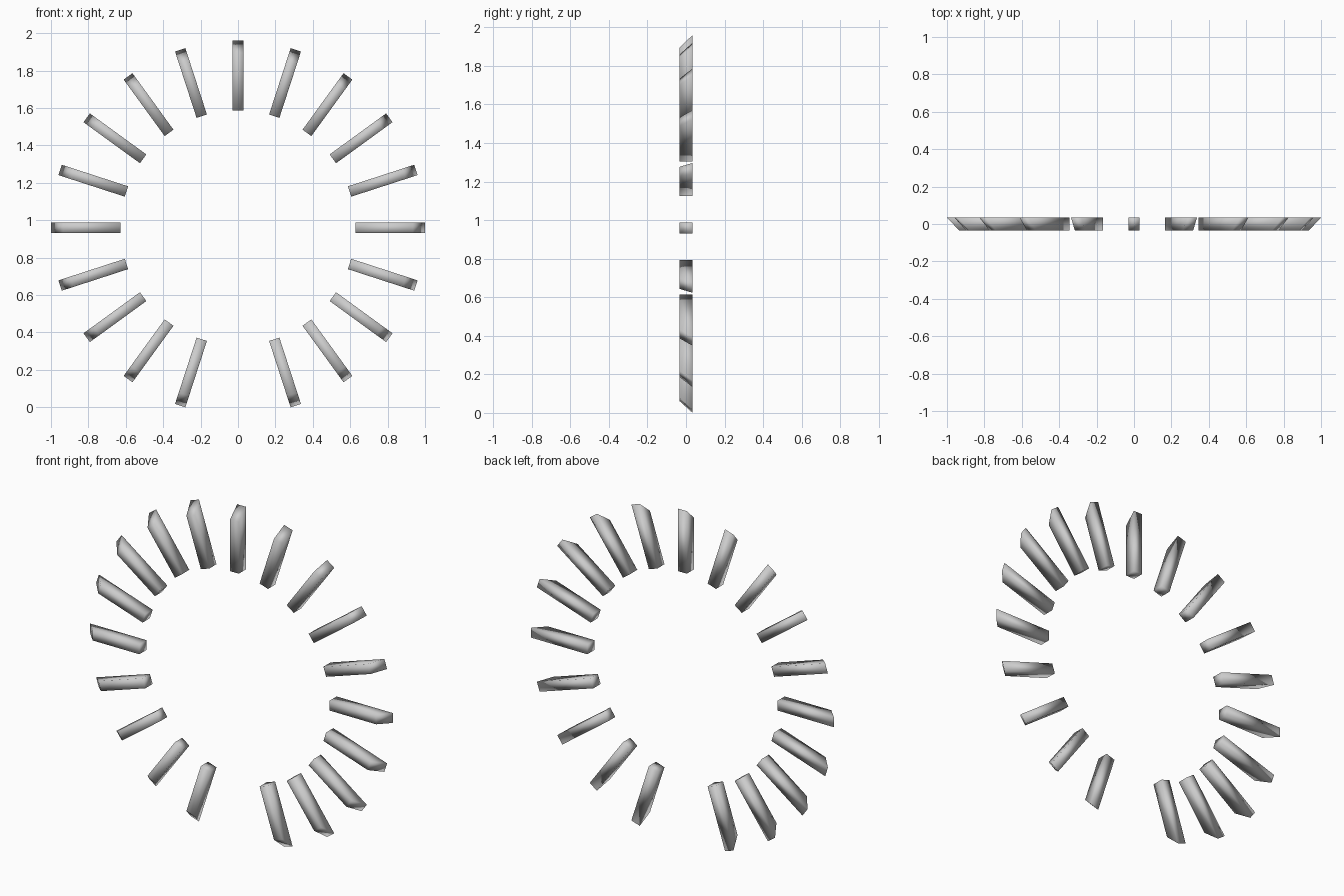
import bpy, math

if "Cube" in bpy.data.objects:
    bpy.data.objects.remove(bpy.data.objects["Cube"])

R_IN, R_OUT, R_FRONT = 0.627, 1.0, 0.935   # inner end, outer back edge, outer front edge
HALF_W, HALF_D = 0.029, 0.034
CENTRE_Z = 0.96

# one bar lying along +x, its outer end slanted back
profile = [(R_IN, -HALF_D), (R_FRONT, -HALF_D), (R_OUT, HALF_D), (R_IN, HALF_D)]
verts = [(x, y, z) for z in (-HALF_W, HALF_W) for x, y in profile]
faces = [(3, 2, 1, 0), (4, 5, 6, 7)]
faces += [(i, (i + 1) % 4, (i + 1) % 4 + 4, i + 4) for i in range(4)]
mesh = bpy.data.meshes.new("ring_bar")
mesh.from_pydata(verts, [], faces)
mesh.shade_smooth()

# ring of twenty places with the bottom one left empty
for i in range(20):
    if i == 15:
        continue
    bar = bpy.data.objects.new(f"ring_bar_{i:02d}", mesh)
    bar.location = (0, 0, CENTRE_Z)
    bar.rotation_euler = (0, -math.radians(18 * i), 0)
    bpy.context.collection.objects.link(bar)
